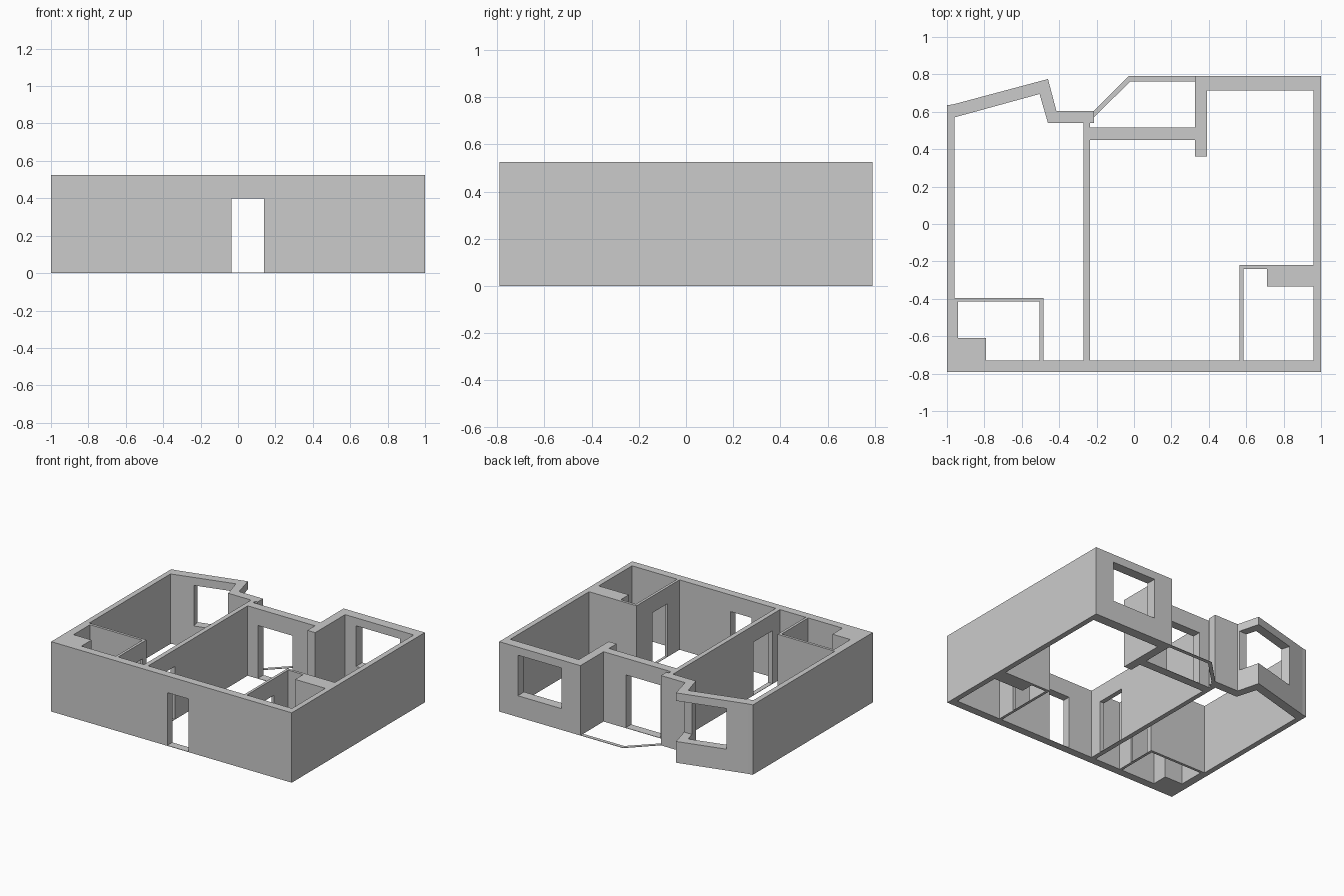
import bpy, bmesh

if "Cube" in bpy.data.objects:
    bpy.data.objects.remove(bpy.data.objects["Cube"])

HEIGHT = 0.525
PLATE = 0.003      # thin threshold left under each doorway
DOOR_TOP = 0.40
SILL, HEAD = 0.16, 0.465


def add_prism(bm, loops, z0, z1):
    """Fill an outline (with optional hole loops) and extrude it upward."""
    edges = []
    for loop in loops:
        vs = [bm.verts.new((x, y, z0)) for x, y in loop]
        edges += [bm.edges.new((vs[i - 1], vs[i])) for i in range(len(vs))]
    fill = bmesh.ops.triangle_fill(bm, edges=edges, use_beauty=True)
    faces = [f for f in fill["geom"] if isinstance(f, bmesh.types.BMFace)]
    ext = bmesh.ops.extrude_face_region(bm, geom=faces)
    top = [v for v in ext["geom"] if isinstance(v, bmesh.types.BMVert)]
    bmesh.ops.translate(bm, verts=top, vec=(0, 0, z1 - z0))


def make_object(name, prisms):
    bm = bmesh.new()
    for loops, z0, z1 in prisms:
        add_prism(bm, loops, z0, z1)
    bmesh.ops.recalc_face_normals(bm, faces=bm.faces)
    mesh = bpy.data.meshes.new(name)
    bm.to_mesh(mesh)
    bm.free()
    ob = bpy.data.objects.new(name, mesh)
    bpy.context.collection.objects.link(ob)
    return ob


def rect(x0, x1, y0, y1):
    return [[(x0, y0), (x1, y0), (x1, y1), (x0, y1)]]


# Outer outline of the apartment
outline = [(-1, -.79), (1, -.79), (1, .79), (.325, .79), (.325, .515),
           (-.235, .515), (-.235, .54), (-.215, .54), (-.215, .605),
           (-.415, .605), (-.46, .775), (-.965, .64), (-1, .635)]
# Rooms, cut out of the outline
living_room = [(-.235, -.73), (.565, -.73), (.565, -.22), (.96, -.22),
               (.96, .715), (.39, .715), (.39, .36), (.325, .36),
               (.325, .45), (-.235, .45)]
right_bath = [(.585, -.73), (.96, -.73), (.96, -.335), (.71, -.335),
              (.71, -.24), (.585, -.24)]
bedroom = [(-.485, -.73), (-.27, -.73), (-.27, .54), (-.46, .54),
           (-.505, .695), (-.96, .57), (-.96, -.395), (-.485, -.395)]
left_bath = [(-.79, -.73), (-.505, -.73), (-.505, -.415), (-.94, -.415),
             (-.94, -.61), (-.79, -.61)]
walls = make_object("walls", [([outline, living_room, right_bath, bedroom,
                                left_bath], 0, HEIGHT)])

# Door and window openings
doors = [rect(-.035, .14, -.82, -.70),      # front door
         rect(-.15, .14, .42, .53),         # balcony door
         rect(-.30, -.21, -.64, -.415),     # bedroom door
         rect(.55, .60, -.585, -.41),       # right bath door
         rect(-.52, -.47, -.61, -.44)]      # left bath door
back_window = rect(.48, .845, .68, .82)
corner_window = [[(-.828, .73), (-.784, .565), (-.52, .62), (-.3, .62),
                  (-.3, .9), (-.828, .9)]]
cutter = make_object("opening_cutter",
                     [(d, PLATE, DOOR_TOP) for d in doors] +
                     [(w, SILL, HEAD) for w in (back_window, corner_window)])
cutter.hide_render = True

mod = walls.modifiers.new("openings", 'BOOLEAN')
mod.operation = 'DIFFERENCE'
mod.solver = 'EXACT'
mod.object = cutter
bpy.context.view_layer.objects.active = walls
walls.select_set(True)
bpy.ops.object.modifier_apply(modifier=mod.name)
bpy.data.objects.remove(cutter)

# Low edge strip around the balcony
make_object("balcony_edge", [([[(-.215, .605), (-.03, .79), (.325, .79),
                                (.325, .762), (-.02, .762), (-.215, .57)]],
                              0, PLATE)])
